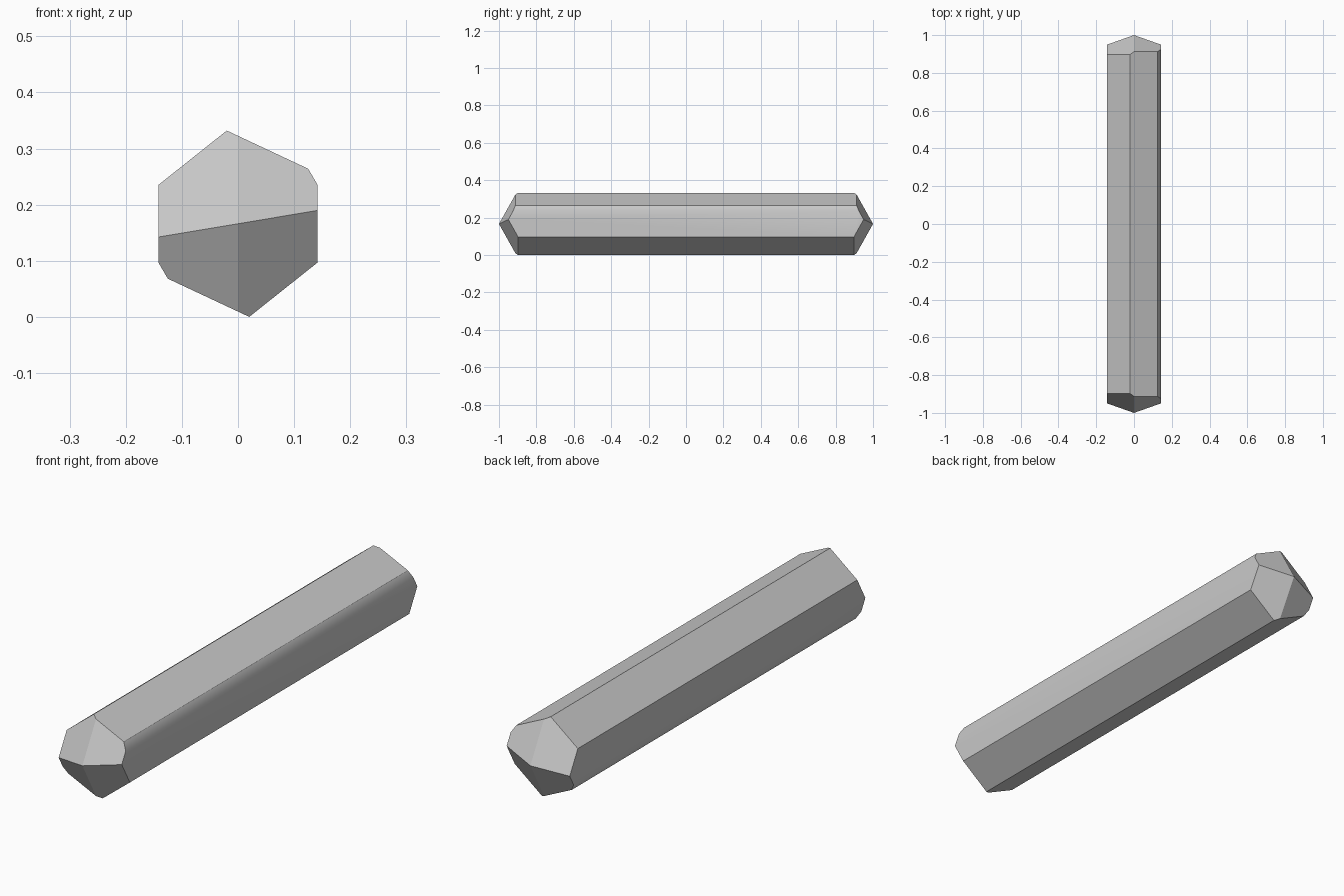
import bpy, bmesh, math
from mathutils import Vector

cube = bpy.data.objects.get("Cube")
if cube:
    bpy.data.objects.remove(cube, do_unlink=True)

mid = 0.166  # height of the long axis

# Stone colour
stone = bpy.data.materials.new("grey stone")
stone.use_nodes = True
colour = (0.58, 0.58, 0.58, 1)
stone.diffuse_color = colour
stone.node_tree.nodes["Principled BSDF"].inputs["Base Color"].default_value = colour

# Eight-sided shaft: half a profile, then the same half turned through 180 degrees
half = [(-0.02, 0.166), (0.125, 0.098), (0.142, 0.069), (0.142, -0.069)]
profile = half + [(-x, -h) for x, h in half]
bm = bmesh.new()
base = bm.faces.new([bm.verts.new((x, -1.2, mid + h)) for x, h in profile])
ends = bmesh.ops.extrude_face_region(bm, geom=[base])["geom"]
bmesh.ops.translate(bm, vec=(0, 2.4, 0),
                    verts=[v for v in ends if isinstance(v, bmesh.types.BMVert)])
bmesh.ops.recalc_face_normals(bm, faces=bm.faces)
if not all(e.is_manifold for e in bm.edges):
    bmesh.ops.holes_fill(bm, edges=[e for e in bm.edges if e.is_boundary])

# Four facets cut each end down to an off-square point
facets = [(-0.447, 0.56), (0.26, 0.56), (0.447, -0.56), (-0.26, -0.56)]
for end in (-1, 1):
    for slope_x, slope_z in facets:
        bmesh.ops.bisect_plane(
            bm, geom=bm.verts[:] + bm.edges[:] + bm.faces[:], dist=1e-5,
            plane_co=Vector((0, end, mid)),
            plane_no=Vector((slope_x, end, slope_z)).normalized(), clear_outer=True)
        bmesh.ops.holes_fill(bm, edges=[e for e in bm.edges if e.is_boundary])

bmesh.ops.remove_doubles(bm, verts=bm.verts, dist=1e-4)
bmesh.ops.recalc_face_normals(bm, faces=bm.faces)

mesh = bpy.data.meshes.new("crystal_shaft")
bm.to_mesh(mesh)
bm.free()
mesh.materials.append(stone)
shaft = bpy.data.objects.new("crystal_shaft", mesh)
bpy.context.collection.objects.link(shaft)

# Soften only the shallow edge beside each narrow facet
bpy.ops.object.select_all(action="DESELECT")
shaft.select_set(True)
bpy.context.view_layer.objects.active = shaft
bpy.ops.object.shade_smooth_by_angle(angle=math.radians(32))
